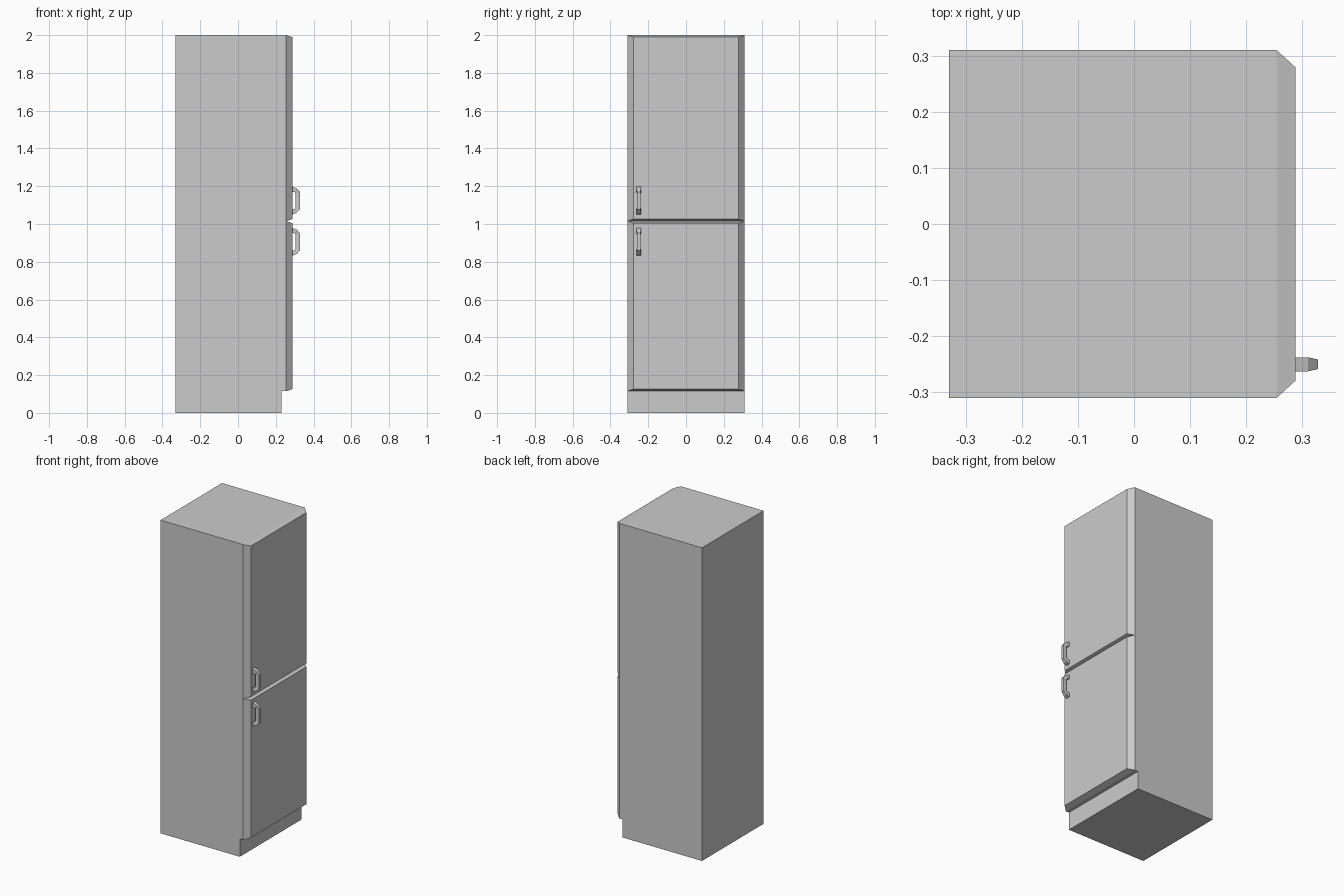
import bpy, bmesh

if "Cube" in bpy.data.objects:
    bpy.data.objects.remove(bpy.data.objects["Cube"])

HALF_W = 0.31      # cabinet half width (y)
SEAM = 1.015       # height where the two doors meet


def loft(name, rings):
    """Join equally sized vertex rings with quads and cap both ends."""
    bm = bmesh.new()
    loops = [[bm.verts.new(p) for p in ring] for ring in rings]
    n = len(loops[0])
    for a, b in zip(loops, loops[1:]):
        for i in range(n):
            j = (i + 1) % n
            bm.faces.new((a[i], a[j], b[j], b[i]))
    bm.faces.new(loops[0][::-1])
    bm.faces.new(loops[-1])
    bmesh.ops.recalc_face_normals(bm, faces=bm.faces)
    mesh = bpy.data.meshes.new(name)
    bm.to_mesh(mesh)
    bm.free()
    obj = bpy.data.objects.new(name, mesh)
    bpy.context.collection.objects.link(obj)
    return obj


def rect(x, hw, z0, z1):
    return [(x, -hw, z0), (x, hw, z0), (x, hw, z1), (x, -hw, z1)]


# Cabinet: side profile with a recessed plinth, extruded across the width
profile = [(-0.33, 0), (0.23, 0), (0.23, 0.115), (0.254, 0.115),
           (0.254, 2), (-0.33, 2)]
loft("cabinet", [[(x, y, z) for x, z in profile] for y in (-HALF_W, HALF_W)])

# Doors: slabs whose front edges are bevelled inwards
for name, z0, z1 in (("lower_door", 0.115, SEAM), ("upper_door", SEAM, 2.0)):
    loft(name, [rect(0.254, HALF_W, z0, z1),
                rect(0.288, 0.279, z0 + 0.011, z1 - 0.011)])

# Handles: bracket swept through (outer x, outer z, inner x, inner z, half width)
half = [(0.287, 0.074, 0.287, 0.047, 0.0125),
        (0.310, 0.065, 0.301, 0.044, 0.0125),
        (0.328, 0.046, 0.305, 0.038, 0.0085)]
stations = half + [(ox, -oz, ix, -iz, w) for ox, oz, ix, iz, w in reversed(half)]
for name, zc in (("upper_handle", SEAM + 0.109), ("lower_handle", SEAM - 0.109)):
    yc = -0.25
    loft(name, [[(ox, yc - w, zc + oz), (ox, yc + w, zc + oz),
                 (ix, yc + w, zc + iz), (ix, yc - w, zc + iz)]
                for ox, oz, ix, iz, w in stations])
